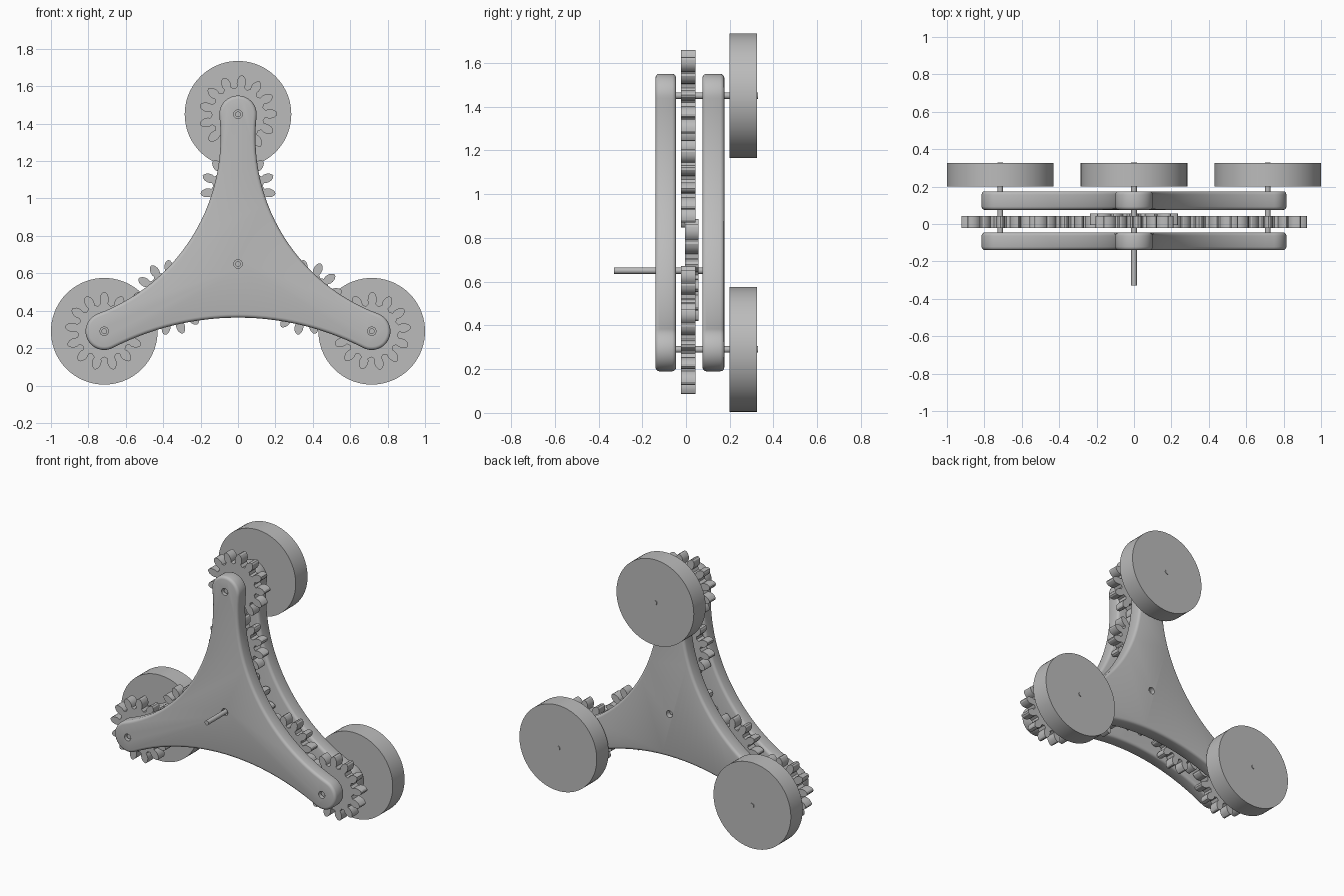
import bpy, bmesh, math
from mathutils import Vector

cube = bpy.data.objects.get("Cube")
if cube:
    bpy.data.objects.remove(cube, do_unlink=True)

grey = bpy.data.materials.new("plain grey")
grey.use_nodes = True
colour = (0.5, 0.5, 0.5, 1)
grey.diffuse_color = colour
grey.node_tree.nodes["Principled BSDF"].inputs["Base Color"].default_value = colour

HUB = Vector((0, 0.65))
ENDS = {"top": Vector((0, 1.45)), "left": Vector((0.715, 0.29)), "right": Vector((-0.715, 0.29))}


def smooth(obj, angle=35):
    bpy.ops.object.select_all(action="DESELECT")
    obj.select_set(True)
    bpy.context.view_layer.objects.active = obj
    bpy.ops.object.shade_smooth_by_angle(angle=math.radians(angle))


def prism(name, outline, y0, y1):
    """Extrude a closed x-z outline from y0 to y1."""
    bm = bmesh.new()
    face = bm.faces.new([bm.verts.new((p[0], y0, p[1])) for p in outline])
    ext = bmesh.ops.extrude_face_region(bm, geom=[face])
    moved = [g for g in ext["geom"] if isinstance(g, bmesh.types.BMVert)]
    bmesh.ops.translate(bm, verts=moved, vec=(0, y1 - y0, 0))
    bmesh.ops.recalc_face_normals(bm, faces=bm.faces)
    mesh = bpy.data.meshes.new(name)
    bm.to_mesh(mesh)
    bm.free()
    mesh.materials.append(grey)
    obj = bpy.data.objects.new(name, mesh)
    bpy.context.collection.objects.link(obj)
    return obj


def arc(centre, radius, start, end, steps):
    """Points along an arc, angles in degrees."""
    angles = [math.radians(start + (end - start) * i / steps) for i in range(steps + 1)]
    return [centre + radius * Vector((math.cos(a), math.sin(a))) for a in angles]


def disc(name, centre, radius, y0, y1, sides=32):
    obj = prism(name, arc(centre, radius, 0, 360, sides)[:-1], y0, y1)
    smooth(obj)
    return obj


def sagged(p0, p1, sag, steps=28):
    """Interior points of a circular arc that bows left of the chord p0-p1."""
    chord = p1 - p0
    half = chord.length / 2
    along = chord.normalized()
    left = Vector((-along.y, along.x))
    radius = (half * half + sag * sag) / (2 * sag)
    centre = (p0 + p1) / 2 + left * (sag - radius)
    spread = math.asin(half / radius)
    pts = []
    for i in range(1, steps):
        a = spread * (2 * i / steps - 1)
        pts.append(centre + radius * (along * math.sin(a) + left * math.cos(a)))
    return pts


def mirror(pts):
    return [Vector((-p.x, p.y)) for p in reversed(pts)]


def plate_outline():
    """Three-armed outline with round ends and hollow sides, counter-clockwise."""
    top = arc(ENDS["top"], 0.1, -7, 187, 24)
    right_cap = arc(ENDS["left"], 0.1, -117, 70, 24)
    left_cap = mirror(right_cap)
    side = sagged(right_cap[-1], top[0], 0.213)
    bottom = sagged(left_cap[-1], right_cap[0], 0.162)
    # right cap, right side, top cap, left side, left cap, bottom
    return right_cap + side + top + mirror(side) + left_cap + bottom


def plate(name, y0, y1):
    obj = prism(name, plate_outline(), y0, y1)
    bevel = obj.modifiers.new("rounded rim", "BEVEL")
    bevel.width, bevel.segments = 0.018, 3
    bevel.limit_method, bevel.angle_limit = "ANGLE", math.radians(60)
    cutters = []
    for spot in [HUB, *ENDS.values()]:
        cutter = disc("hole_cutter", spot, 0.023, y0 - 0.05, y1 + 0.05, 24)
        cutter.hide_render = True
        cut = obj.modifiers.new("hole", "BOOLEAN")
        cut.operation, cut.solver, cut.object = "DIFFERENCE", "EXACT", cutter
        cutters.append(cutter)
    # Bake the modifiers, then drop the cutters
    graph = bpy.context.evaluated_depsgraph_get()
    baked = bpy.data.meshes.new_from_object(obj.evaluated_get(graph))
    obj.modifiers.clear()
    obj.data = baked
    for cutter in cutters:
        bpy.data.objects.remove(cutter, do_unlink=True)
    smooth(obj)


def gear(name, centre, phase, y0, y1, scale=1.0, teeth=13):
    """Gear with rounded, slightly waisted teeth."""
    flank = [(0.147, 0.019), (0.162, 0.024), (0.178, 0.024), (0.194, 0.019), (0.206, 0.01)]
    profile = [(r, -w) for r, w in flank] + [(0.21, 0)] + [(r, w) for r, w in reversed(flank)]
    pts = []
    for k in range(teeth):
        a = math.radians(phase) + math.tau * k / teeth
        out = Vector((math.cos(a), math.sin(a)))
        across = Vector((-out.y, out.x))
        pts += [centre + scale * (out * r + across * w) for r, w in profile]
        # Rounded root between teeth
        root = a + math.pi / teeth
        pts.append(centre + scale * 0.138 * Vector((math.cos(root), math.sin(root))))
    smooth(prism(name, pts, y0, y1), 30)


# Front and back frame plates
plate("front_plate", -0.14, -0.045)
plate("back_plate", 0.075, 0.175)

# Drive shaft and central gear
disc("drive_shaft", HUB, 0.015, -0.33, 0.15, 24)
gear("central_gear", HUB, 90, -0.005, 0.057, 1.13)

# Arms: end gear, middle gear, axle and wheel
END_PHASE = {"top": 84, "left": 6, "right": 90}
MIDDLE_PHASE = {"top": 270, "left": 65, "right": 122}
for side, end in ENDS.items():
    gear(side + "_end_gear", end, END_PHASE[side], -0.022, 0.043)
    gear(side + "_middle_gear", (HUB + end) / 2, MIDDLE_PHASE[side], -0.022, 0.043, 0.96)
    disc(side + "_axle", end, 0.015, -0.125, 0.33, 24)
    disc(side + "_wheel", end, 0.285, 0.2, 0.325, 72)
